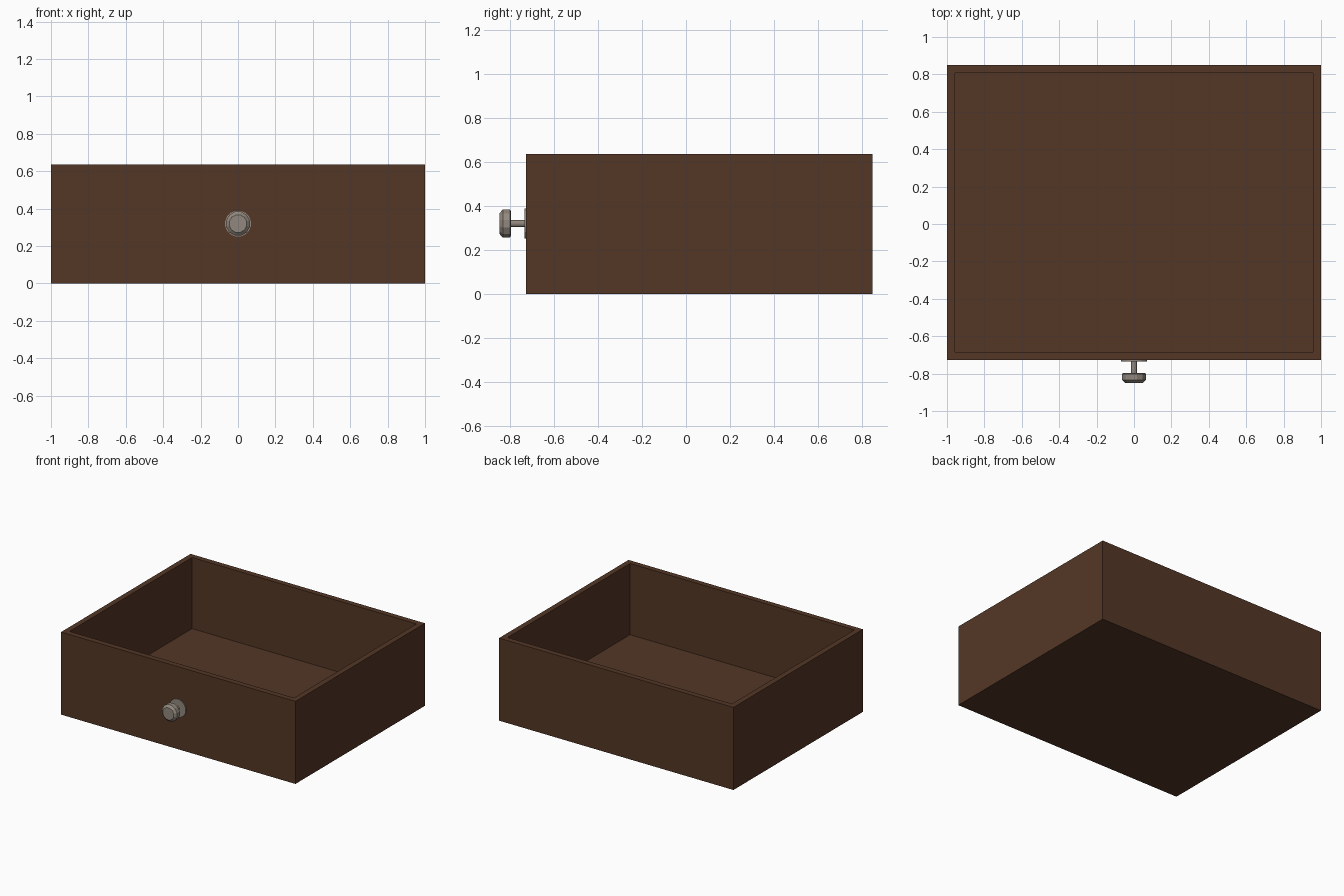
import bpy, bmesh, math
from mathutils import Vector

if "Cube" in bpy.data.objects:
    bpy.data.objects.remove(bpy.data.objects["Cube"])


def material(name, rgb):
    m = bpy.data.materials.new(name)
    m.diffuse_color = (*rgb, 1.0)
    m.use_nodes = True
    m.node_tree.nodes["Principled BSDF"].inputs["Base Color"].default_value = m.diffuse_color
    return m


WOOD = material("dark brown wood", (0.088, 0.038, 0.019))
METAL = material("warm grey metal", (0.29, 0.25, 0.21))


def add_object(name, bm, mat):
    bmesh.ops.recalc_face_normals(bm, faces=bm.faces)
    me = bpy.data.meshes.new(name)
    bm.to_mesh(me)
    bm.free()
    me.materials.append(mat)
    ob = bpy.data.objects.new(name, me)
    bpy.context.collection.objects.link(ob)
    return ob


def lathe(name, profile, sides, mat, z=0.32):
    """Turn (radius, y) rings about the y axis and cap both ends."""
    bm = bmesh.new()
    rings = []
    for r, y in profile:
        ring = []
        for i in range(sides):
            a = 2 * math.pi * (i + 0.5) / sides
            ring.append(bm.verts.new((r * math.cos(a), y, z + r * math.sin(a))))
        rings.append(ring)
    for a, b in zip(rings, rings[1:]):
        for i in range(sides):
            j = (i + 1) % sides
            bm.faces.new((a[i], a[j], b[j], b[i]))
    bm.faces.new(rings[0])
    bm.faces.new(rings[-1])
    return add_object(name, bm, mat)


# Open drawer box: block with the top inset and sunk to the floor
X, Y0, Y1, H, WALL, FLOOR = 1.0, -0.728, 0.85, 0.637, 0.06, 0.088
bm = bmesh.new()
bmesh.ops.create_cube(bm, size=1.0)
for v in bm.verts:
    v.co = Vector((v.co.x * 2 * X, Y0 + (v.co.y + 0.5) * (Y1 - Y0), (v.co.z + 0.5) * H))
bm.normal_update()
top = max(bm.faces, key=lambda f: f.calc_center_median().z)
bmesh.ops.inset_region(bm, faces=[top], thickness=WALL)
cavity = bmesh.ops.extrude_discrete_faces(bm, faces=[top])["faces"][0]
for v in cavity.verts:
    v.co.z = FLOOR
add_object("drawer_box", bm, WOOD)

# Knob: back plate, stem and chamfered head
lathe("knob_back_plate", [(0.07, Y0 + 0.002), (0.07, -0.736)], 16, METAL)
lathe("knob_stem", [(0.016, -0.735), (0.016, -0.798)], 12, METAL)
lathe("knob_head", [(0.058, -0.797), (0.066, -0.801), (0.066, -0.834), (0.048, -0.85)], 12, METAL)
